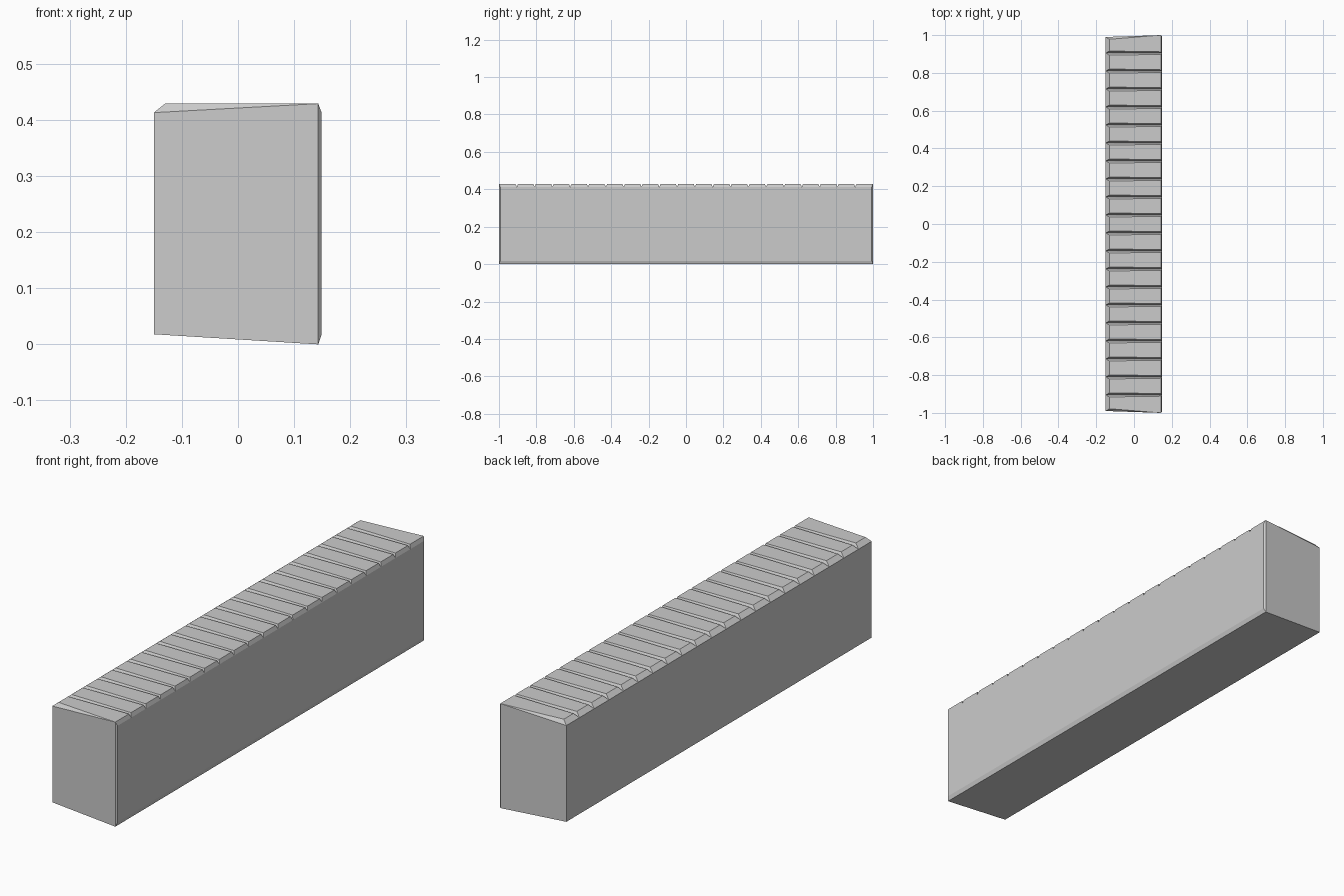
import bpy
import bmesh
import math

if "Cube" in bpy.data.objects:
    bpy.data.objects.remove(bpy.data.objects["Cube"])

COUNT = 21
STEP = 2.0 / COUNT
Z_LOW, Z_SHOULDER, Z_TOP = 0.018, 0.413, 0.429
X_LEFT, X_TOP_LEFT, X_RIDGE, X_RIGHT = -0.15, -0.13, 0.143, 0.149
END_LEFT, END_RIGHT = 0.99, 0.993


def add_hull(bm, points):
    """Add a convex solid around points, leaving the hidden joint open."""
    part = bmesh.new()
    for p in points:
        part.verts.new(p)
    bmesh.ops.convex_hull(part, input=part.verts[:])
    hidden = [f for f in part.faces
              if all(abs(v.co.z - Z_SHOULDER) < 1e-5 for v in f.verts)]
    bmesh.ops.delete(part, geom=hidden, context='FACES')
    bmesh.ops.dissolve_limit(part, angle_limit=math.radians(0.5),
                             verts=part.verts[:], edges=part.edges[:])
    temp = bpy.data.meshes.new("part_temp")
    part.to_mesh(temp)
    part.free()
    bm.from_mesh(temp)
    bpy.data.meshes.remove(temp)


def make_object(name, hulls):
    bm = bmesh.new()
    for points in hulls:
        add_hull(bm, points)
    mesh = bpy.data.meshes.new(name)
    bm.to_mesh(mesh)
    bm.free()
    obj = bpy.data.objects.new(name, mesh)
    bpy.context.collection.objects.link(obj)
    return obj


# Main bar with slanted underside and thin chamfers along the right side
body = []
for s in (-1, 1):
    body += [(X_LEFT, s * END_LEFT, Z_LOW), (X_LEFT, s * END_LEFT, Z_SHOULDER),
             (X_RIDGE, s, 0.0), (X_RIDGE, s, Z_SHOULDER),
             (X_RIGHT, s * END_RIGHT, Z_LOW), (X_RIGHT, s * END_RIGHT, Z_SHOULDER)]
make_object("bar_body", [body])

# Row of chamfered top blocks, with grooves where neighbours meet
blocks = []
for i in range(COUNT):
    pts = []
    for k, s in ((i, 1), (i + 1, -1)):
        y = -1 + k * STEP
        if k in (0, COUNT):
            # The outer end runs flush into the end face at the ridge
            pts += [(X_LEFT, -s * END_LEFT, Z_SHOULDER),
                    (X_TOP_LEFT, -s * 0.978, Z_TOP),
                    (X_RIDGE, -s, Z_TOP), (X_RIDGE, -s, Z_SHOULDER),
                    (X_RIGHT, -s * END_RIGHT, Z_SHOULDER)]
        else:
            pts += [(X_LEFT, y, Z_SHOULDER), (X_RIGHT, y, Z_SHOULDER),
                    (X_TOP_LEFT, y + s * 0.011, Z_TOP),
                    (X_RIDGE, y + s * 0.007, Z_TOP)]
    blocks.append(pts)
make_object("top_blocks", blocks)
